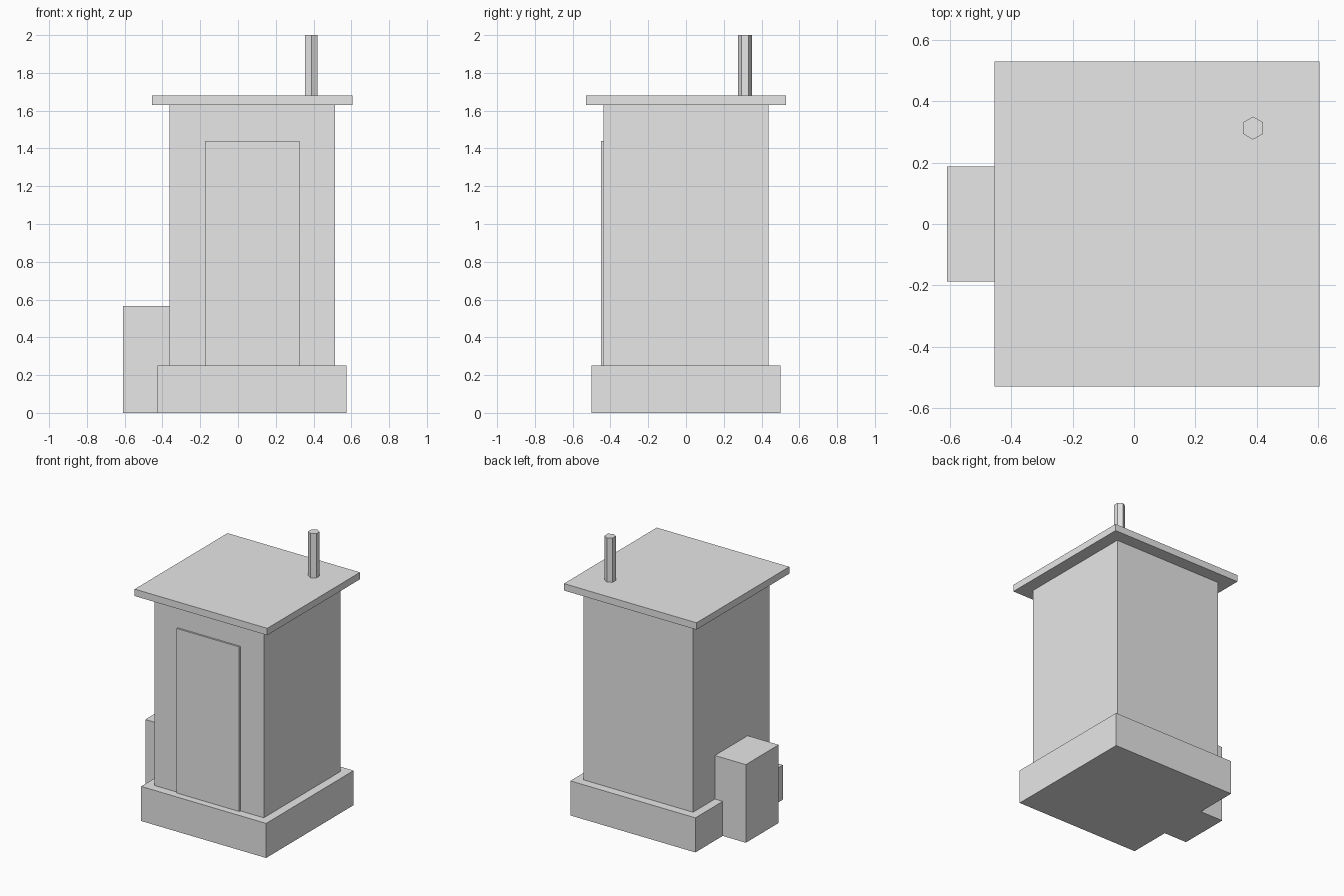
import bpy

cube = bpy.data.objects.get("Cube")
if cube:
    bpy.data.objects.remove(cube, do_unlink=True)

GREY = (0.8, 0.8, 0.8, 1)
grey = bpy.data.materials.new("light grey")
grey.use_nodes = True
grey.diffuse_color = GREY
grey.node_tree.nodes["Principled BSDF"].inputs["Base Color"].default_value = GREY

CENTRE_X = 0.075  # axis of the hut, offset by the side box


def finish(name):
    obj = bpy.context.object
    obj.name = name
    obj.data.materials.append(grey)
    return obj


def box(name, x, y, z):
    """Box spanning the (low, high) ranges on each axis."""
    spans = (x, y, z)
    bpy.ops.mesh.primitive_cube_add(size=1, location=[(a + b) / 2 for a, b in spans])
    bpy.context.object.scale = [b - a for a, b in spans]
    bpy.ops.object.transform_apply(location=False, rotation=False, scale=True)
    return finish(name)


def square_block(name, half, z):
    """Square block centred on the hut axis."""
    return box(name, (CENTRE_X - half, CENTRE_X + half), (-half, half), z)


# Plinth, walls and overhanging flat roof
square_block("base", 0.5, (0, 0.25))
square_block("walls", 0.4375, (0.25, 1.63))
square_block("roof", 0.53, (1.63, 1.68))

# Door slab, slightly proud of the front wall
box("door", (CENTRE_X - 0.25, CENTRE_X + 0.25), (-0.45, -0.4375), (0.25, 1.44))

# Box standing against the side wall
box("side_box", (-0.61, -0.3625), (-0.1875, 0.1875), (0, 0.565))

# Six-sided vent pipe, corners toward front and back
bpy.ops.mesh.primitive_cylinder_add(vertices=6, radius=0.0375, depth=0.32,
                                    location=(0.388, 0.3125, 1.84))
finish("vent_pipe")
